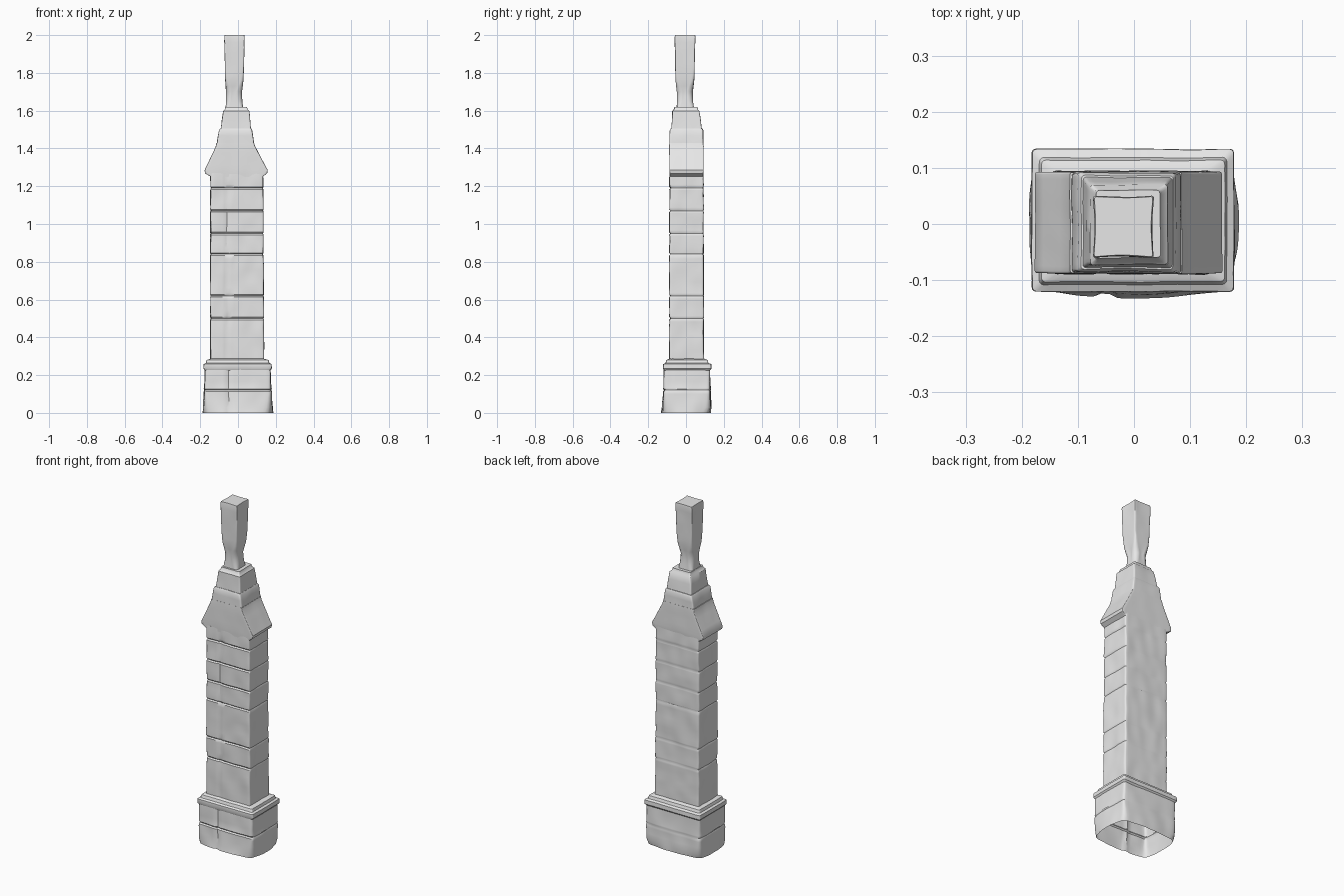
import bpy, bmesh, math
from mathutils import Vector, noise

cube = bpy.data.objects.get("Cube")
if cube:
    bpy.data.objects.remove(cube, do_unlink=True)

stone = bpy.data.materials.new("weathered grey stone")
stone.use_nodes = True
GREY = (0.8, 0.8, 0.8, 1)
stone.diffuse_color = GREY
stone.node_tree.nodes["Principled BSDF"].inputs["Base Color"].default_value = GREY


def rectangle(x0, x1, y0, y1, radius, bulge, steps):
    """Rounded rectangle, its sides swelling outwards by bulge."""
    corners = [(x1 - radius, y1 - radius), (x0 + radius, y1 - radius),
               (x0 + radius, y0 + radius), (x1 - radius, y0 + radius)]
    points = []
    for i, (cx, cy) in enumerate(corners):
        for j in range(4):
            a = math.pi / 2 * (i + j / 3)
            points.append(Vector((cx + radius * math.cos(a), cy + radius * math.sin(a))))
        start = points[-1].copy()
        a = math.pi / 2 * (i + 1)
        out = Vector((math.cos(a), math.sin(a)))
        nx, ny = corners[(i + 1) % 4]
        end = Vector((nx, ny)) + out * radius
        for j in range(1, steps):
            t = j / steps
            points.append(start.lerp(end, t) + out * bulge * math.sin(math.pi * t))
    return points


def refine(rings, step):
    """Add rings between those given, so that long walls can be worn."""
    result = [rings[0]]
    for a, b in zip(rings, rings[1:]):
        count = max(1, round(abs(b[0] - a[0]) / step))
        for k in range(1, count + 1):
            t = k / count
            result.append([p + (q - p) * t for p, q in zip(a, b)])
    return result


def tower_part(name, rings, wear=0.002, joints=(), crack=0, steps=20):
    """Loft rings of z, x0, x1, y0, y1, radius, bulge; the bottom stays open."""
    rows = refine([list(r) for r in rings], 0.03)
    # thin recessed courses
    for z in joints:
        below = max((r for r in rows if r[0] <= z), key=lambda r: r[0])
        for dz, inset in ((-0.007, 0), (0, 0.006), (0.007, 0)):
            _, x0, x1, y0, y1, rad, bulge = below
            rows.append([z + dz, x0 + inset / 2, x1 - inset / 2,
                         y0 + inset, y1 - inset / 3, rad, bulge])
    if joints:
        rows.sort(key=lambda r: r[0])
    bm = bmesh.new()
    loops = []
    for z, *shape in rows:
        loop = []
        for p in rectangle(*shape, steps):
            n = noise.noise_vector(Vector((p.x, p.y, z)) * 14)
            x, y = p.x + n.x * wear, p.y + n.y * wear
            # wandering vertical crack on the front
            if p.y < shape[2] + 0.004 and abs(p.x + 0.055 + n.z * 0.008) < 0.008:
                y += crack
            loop.append(bm.verts.new((x, y, z)))
        loops.append(loop)
    for low, high in zip(loops, loops[1:]):
        for i in range(len(low)):
            j = (i + 1) % len(low)
            bm.faces.new((low[i], low[j], high[j], high[i]))
    bm.faces.new(loops[-1])
    mesh = bpy.data.meshes.new(name)
    bm.to_mesh(mesh)
    bm.free()
    mesh.materials.append(stone)
    obj = bpy.data.objects.new(name, mesh)
    bpy.context.collection.objects.link(obj)
    bpy.ops.object.select_all(action="DESELECT")
    obj.select_set(True)
    bpy.context.view_layer.objects.active = obj
    bpy.ops.object.shade_smooth_by_angle(angle=math.radians(35))


# Hollow, swelling foot
tower_part("base", [
    (0, -0.178, 0.175, -0.122, 0.122, 0.035, 0.011),
    (0.03, -0.18, 0.177, -0.12, 0.128, 0.025, 0.007),
    (0.1, -0.178, 0.175, -0.118, 0.128, 0.015, 0.003),
    (0.235, -0.175, 0.172, -0.116, 0.127, 0.01, 0)],
    wear=0.004, joints=(0.12,), crack=0.006)

# Stepped moulding above the foot
tower_part("base_moulding", [
    (0.225, -0.174, 0.171, -0.115, 0.126, 0.008, 0),
    (0.235, -0.183, 0.179, -0.121, 0.134, 0.008, 0),
    (0.258, -0.182, 0.178, -0.12, 0.133, 0.008, 0),
    (0.264, -0.17, 0.166, -0.108, 0.118, 0.008, 0),
    (0.28, -0.166, 0.162, -0.103, 0.113, 0.008, 0),
    (0.287, -0.146, 0.136, -0.088, 0.096, 0.008, 0)])

# Tall shaft
tower_part("shaft", [
    (0.27, -0.147, 0.138, -0.088, 0.094, 0.008, 0),
    (1.27, -0.145, 0.133, -0.087, 0.092, 0.008, 0)],
    wear=0.004, joints=(0.5, 0.62, 0.84, 0.95, 1.07, 1.19), crack=0.004)

# Sloping shoulders with overhanging eaves
tower_part("shoulders", [
    (1.25, -0.143, 0.131, -0.086, 0.09, 0.005, 0),
    (1.268, -0.174, 0.154, -0.087, 0.092, 0.004, 0),
    (1.285, -0.176, 0.157, -0.088, 0.093, 0.004, 0),
    (1.41, -0.118, 0.091, -0.088, 0.093, 0.004, 0),
    (1.43, -0.114, 0.085, -0.087, 0.092, 0.004, 0)], wear=0.0015)

# Stepped cap
tower_part("lower_cap", [
    (1.41, -0.112, 0.085, -0.087, 0.092, 0.006, 0),
    (1.44, -0.11, 0.083, -0.086, 0.091, 0.006, 0),
    (1.495, -0.1, 0.075, -0.085, 0.091, 0.006, 0),
    (1.505, -0.094, 0.07, -0.08, 0.086, 0.006, 0)])
tower_part("upper_cap", [
    (1.495, -0.092, 0.07, -0.078, 0.084, 0.006, 0),
    (1.56, -0.085, 0.064, -0.073, 0.076, 0.006, 0),
    (1.598, -0.078, 0.06, -0.072, 0.07, 0.006, 0),
    (1.606, -0.07, 0.051, -0.064, 0.063, 0.006, 0),
    (1.62, -0.067, 0.047, -0.06, 0.06, 0.006, 0)])

# Square pot with a pinched waist
tower_part("chimney_pot", [
    (1.61, -0.066, 0.027, -0.05, 0.042, 0.012, 0),
    (1.65, -0.063, 0.023, -0.047, 0.037, 0.022, 0),
    (1.7, -0.063, 0.022, -0.049, 0.036, 0.028, -0.002),
    (1.76, -0.067, 0.028, -0.055, 0.043, 0.012, 0),
    (1.82, -0.069, 0.031, -0.057, 0.046, 0.005, 0),
    (1.99, -0.073, 0.035, -0.06, 0.05, 0.004, -0.002),
    (2, -0.071, 0.033, -0.058, 0.048, 0.004, -0.002)], steps=10)
